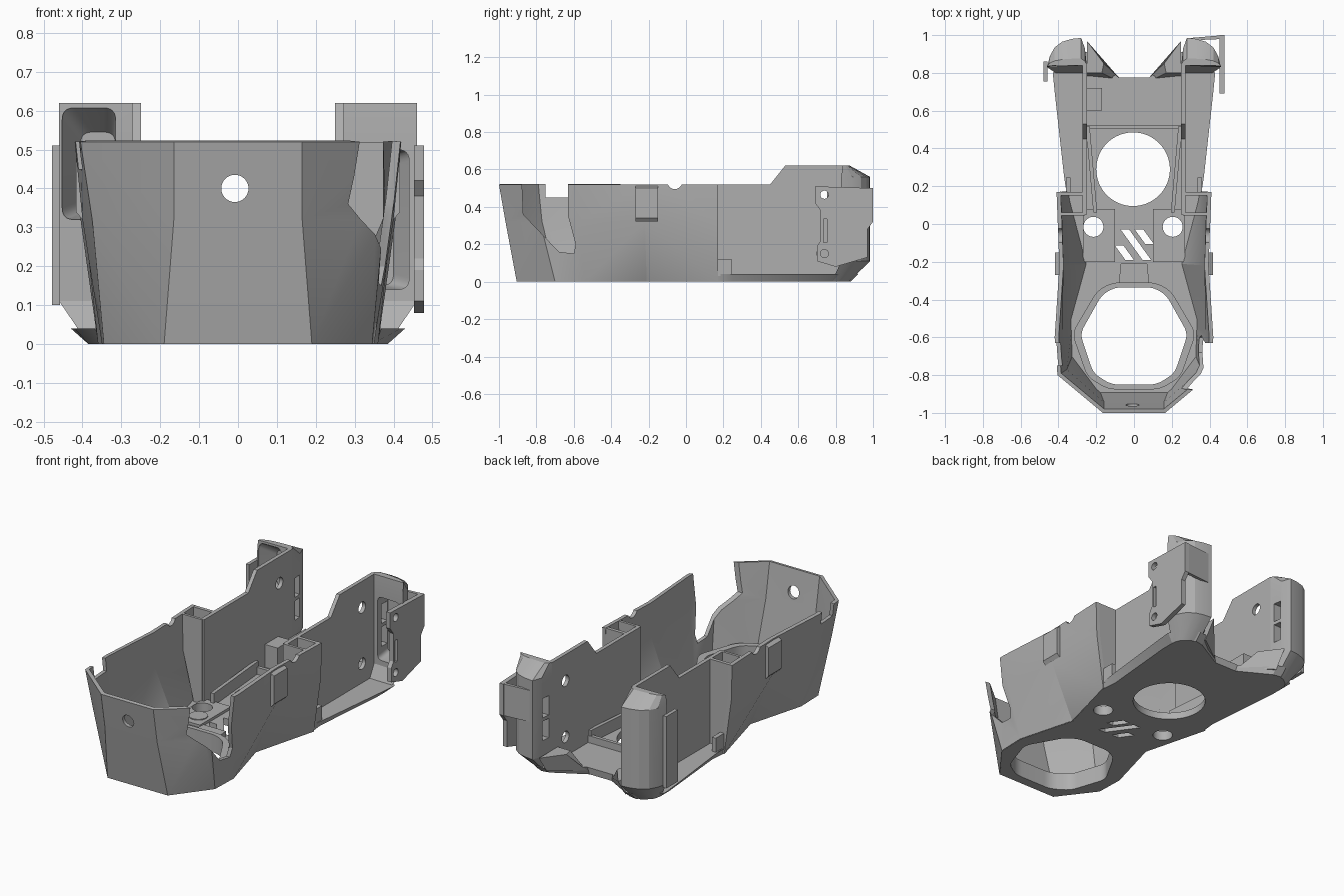
import bpy, bmesh, math
from mathutils import Vector

if "Cube" in bpy.data.objects:
    bpy.data.objects.remove(bpy.data.objects["Cube"])

grey = bpy.data.materials.new("mid_grey")
grey.diffuse_color = (0.43, 0.43, 0.43, 1)
grey.use_nodes = True
grey.node_tree.nodes["Principled BSDF"].inputs["Base Color"].default_value = grey.diffuse_color
cutters = []


def finish(name, bm, recalc=True):
    if recalc:
        bmesh.ops.recalc_face_normals(bm, faces=bm.faces)
    me = bpy.data.meshes.new(name)
    bm.to_mesh(me)
    bm.free()
    me.materials.append(grey)
    ob = bpy.data.objects.new(name, me)
    bpy.context.collection.objects.link(ob)
    return ob


def loft(name, rings, caps=True, closed=True, split=None):
    """Skin a stack of equal-length rings; split(level, i) picks a triangle diagonal."""
    bm = bmesh.new()
    vs = [[bm.verts.new(p) for p in r] for r in rings]
    n = len(rings[0])
    for k, (a, b) in enumerate(zip(vs, vs[1:])):
        for i in range(n if closed else n - 1):
            j = (i + 1) % n
            if split is None:
                bm.faces.new((a[i], a[j], b[j], b[i]))
            elif split(k, i):
                bm.faces.new((a[i], a[j], b[j]))
                bm.faces.new((a[i], b[j], b[i]))
            else:
                bm.faces.new((a[i], a[j], b[i]))
                bm.faces.new((a[j], b[j], b[i]))
    if caps:
        bm.faces.new(vs[0])
        bm.faces.new(vs[-1])
    return finish(name, bm, caps)


def prism(name, pts, axis, lo, hi):
    """Extrude a 2D outline along one axis."""
    put = {"x": lambda p, h: (h, p[0], p[1]),
           "y": lambda p, h: (p[0], h, p[1]),
           "z": lambda p, h: (p[0], p[1], h)}[axis]
    return loft(name, [[put(p, h) for p in pts] for h in (lo, hi)])


def box(name, x, y, z):
    x = sorted(x)
    return prism(name, [(x[0], y[0]), (x[1], y[0]), (x[1], y[1]), (x[0], y[1])], "z", *z)


def circle(cx, cy, r, n=32):
    return [(cx + r * math.cos(2 * math.pi * i / n), cy + r * math.sin(2 * math.pi * i / n))
            for i in range(n)]


def cut(ob, cutter):
    cutter.hide_render = True
    cutters.append(cutter)
    m = ob.modifiers.new("cut", "BOOLEAN")
    m.operation, m.solver, m.object = "DIFFERENCE", "EXACT", cutter


def mirror_outline(half):
    return [(-x, y) for x, y in reversed(half)] + list(half)


def rounded(pts, r, n=6):
    """Round the corners of a convex outline."""
    out = []
    for i, p in enumerate(pts):
        p, a, b = Vector(p), Vector(pts[i - 1]), Vector(pts[(i + 1) % len(pts)])
        s, e = p + (a - p).normalized() * r, p + (b - p).normalized() * r
        for k in range(n + 1):
            t = k / n
            out.append(tuple(s * (1 - t) ** 2 + p * 2 * t * (1 - t) + e * t * t))
    return out


def at(pts, z):
    return [(x, y, z) for x, y in pts]


def rect(x0, x1, z0, z1, y, r):
    return [(x, y, z) for x, z in rounded([(x0, z0), (x1, z0), (x1, z1), (x0, z1)], r)]


# faceted front shell, open at the back
levels = [
    (0.0, [(0.19, -0.905), (0.345, -0.70), (0.35, -0.54), (0.26, -0.21), (0.36, 0.17)]),
    (0.32, [(0.165, -0.965), (0.375, -0.78), (0.40, -0.58), (0.395, -0.22), (0.405, 0.17)]),
    (0.52, [(0.165, -1.0), (0.405, -0.80), (0.42, -0.60), (0.395, -0.22), (0.41, 0.17)]),
]
# diagonals on the lower flanks run to the waist apex
shell = loft("front_shell", [at(mirror_outline(h), z) for z, h in levels], False, False,
             lambda k, i: i in (1, 3, 7, 5) if i > 4 else i in (0, 2))
sol = shell.modifiers.new("wall", "SOLIDIFY")
sol.thickness, sol.offset = 0.022, -1
cut(shell, prism("side_notch_cutter", [(-0.88, 0.6), (-0.87, 0.36), (-0.68, 0.16), (-0.60, 0.15),
                                       (-0.59, 0.20), (-0.63, 0.35), (-0.63, 0.6)], "x", 0.2, 0.6))
cut(shell, box("left_notch_cutter", (-0.6, -0.3), (-0.75, -0.63), (0.45, 0.6)))
cut(shell, prism("rim_scallop_cutter", circle(-0.06, 0.535, 0.04), "x", -0.6, 0.6))
cut(shell, prism("front_hole_cutter", circle(-0.008, 0.40, 0.035), "y", -1.2, -0.8))

# floor plate with bevelled rear edge
low = [(0.19, -0.90), (0.34, -0.70), (0.345, -0.54), (0.255, -0.21), (0.355, 0.15), (0.345, 0.25),
       (0.385, 0.70), (0.385, 0.78), (0.30, 0.88), (0.25, 0.87), (0.07, 0.77)]
high = [(0.19, -0.90), (0.34, -0.70), (0.345, -0.54), (0.265, -0.21), (0.355, 0.15), (0.37, 0.25),
        (0.42, 0.70), (0.43, 0.80), (0.30, 0.92), (0.25, 0.91), (0.08, 0.775)]
floor = loft("floor_plate", [at(mirror_outline(low), 0), at(mirror_outline(high), 0.04)])
fan = [(0.12, -0.85), (0.215, -0.79), (0.285, -0.58), (0.17, -0.375), (0.10, -0.335)]
fan = rounded(mirror_outline(fan), 0.04)
grow = [(x * 1.15, -0.595 + (y + 0.595) * 1.10) for x, y in fan]
cut(floor, prism("fan_cutter", fan, "z", -0.1, 0.3))
cut(floor, prism("round_opening_cutter", circle(-0.005, 0.29, 0.195, 64), "z", -0.1, 0.3))
for x, top, bottom in ((-0.10, -0.115, -0.19), (-0.07, -0.03, -0.19), (0.005, -0.03, -0.105)):
    run = (top - bottom) * 0.72
    cut(floor, prism("vent_cutter", [(x, top), (x + 0.045, top), (x + 0.045 + run, bottom),
                                     (x + run, bottom)], "z", -0.1, 0.3))

# raised collar round the large front opening
collar = prism("fan_collar", grow, "z", 0.005, 0.10)
cut(collar, prism("collar_cutter", fan, "z", -0.1, 0.3))
prism("collar_tab", [(-0.08, -0.31), (0.08, -0.31), (0.07, -0.21), (-0.07, -0.21)], "z", 0.03, 0.07)

for s, side in ((1, "right"), (-1, "left")):
    # rear side wall with stepped top
    wall = prism(side + "_rear_wall", [(0.05, 0.02), (0.85, 0.02), (0.85, 0.62), (0.53, 0.62),
                                       (0.45, 0.52), (0.05, 0.52)], "x", *sorted((s * 0.25, s * 0.272)))
    cut(wall, prism("screw_cutter", circle(0.73, 0.47, 0.032, 24), "x", -0.5, 0.5))
    if s > 0:
        cut(wall, prism("screw_cutter", circle(0.73, 0.15, 0.032, 24), "x", 0, 0.5))

    # cross ribs closing the pocket behind the shell
    prism(side + "_pocket_back", [(s * 0.26, 0.03), (s * 0.362, 0.03), (s * 0.40, 0.32),
                                  (s * 0.405, 0.52), (s * 0.26, 0.52)], "y", 0.15, 0.17)
    prism(side + "_pocket_front", [(s * 0.26, 0.03), (s * 0.31, 0.03), (s * 0.38, 0.32),
                                   (s * 0.385, 0.52), (s * 0.26, 0.52)], "y", 0.045, 0.06)
    box(side + "_wall_foot", (s * 0.335, s * 0.36), (0.16, 0.245), (0.03, 0.12))

    # small outer boss on the shell side
    prism(side + "_boss", [(s * 0.38, 0.34), (s * 0.40, 0.32), (s * 0.417, 0.34),
                           (s * 0.417, 0.50), (s * 0.38, 0.52)], "y", -0.27, -0.15)

    # rear tower with curved back, chamfered top and tapered foot
    arc = [(0.46, 0.83), (0.445, 0.89), (0.42, 0.935), (0.38, 0.965), (0.33, 0.98), (0.28, 0.985),
           (0.26, 0.93), (0.25, 0.84)]
    foot = [(0.385, 0.78), (0.38, 0.81), (0.37, 0.83), (0.35, 0.85), (0.32, 0.87), (0.28, 0.87),
            (0.26, 0.86), (0.25, 0.78)]
    cap = [(x, 0.84 + (y - 0.84) * 0.25) for x, y in arc]
    rings = [at([(s * x, y) for x, y in r], z)
             for r, z in ((foot, 0.0), (arc, 0.11), (arc, 0.56), (cap, 0.62))]
    tower = loft(side + "_rear_tower", rings)
    # hollow facing forward
    if s < 0:
        hollow = [rect(-0.452, -0.315, 0.32, 0.607, 0.70, 0.03), rect(-0.452, -0.315, 0.32, 0.607, 0.84, 0.03),
                  rect(-0.405, -0.315, 0.34, 0.545, 0.93, 0.03)]
    else:
        hollow = [rect(0.295, 0.44, 0.14, 0.50, 0.70, 0.03), rect(0.295, 0.44, 0.14, 0.50, 0.86, 0.03),
                  rect(0.295, 0.40, 0.15, 0.49, 0.93, 0.03)]
    cut(tower, loft("tower_hollow_cutter", hollow))
    for z in (0.20, 0.33):
        cut(tower, box("window_cutter", (s * 0.2, s * 0.32), (0.875, 0.925), (z, z + 0.11)))

    # low sloping wedge between floor and tower
    loft(side + "_rear_wedge", [at([(s * x, y) for x, y in r], z) for r, z in (
        ([(0.25, 0.78), (0.10, 0.765), (0.08, 0.775), (0.25, 0.90)], 0.02),
        ([(0.25, 0.80), (0.17, 0.80), (0.16, 0.85), (0.25, 0.97)], 0.12))])

    # inner rail beside the round opening
    prism(side + "_inner_rail", [(s * 0.195, 0.06), (s * 0.215, 0.06), (s * 0.255, 0.52),
                                 (s * 0.235, 0.52)], "z", 0.03, 0.11)

    # mounting pad and its through hole
    pad = box(side + "_mount_pad", (s * 0.10, s * 0.27), (-0.20, 0.08), (0.02, 0.055))
    for ob in (pad, floor):
        cut(ob, prism("pad_hole_cutter", circle(s * 0.21 - 0.005, -0.015, 0.053), "z", -0.1, 0.3))
    prism(side + "_pad_button", circle(s * 0.17, -0.115, 0.05, 24), "z", 0.05, 0.06)

# rear cross rib and clip
box("cross_rib", (-0.25, 0.25), (0.505, 0.525), (0.03, 0.08))
box("cable_clip", (-0.25, -0.17), (0.60, 0.72), (0.03, 0.17))

# bracket plate on the right tower, with its back panel
bracket = prism("side_bracket", [(0.70, 0.11), (0.80, 0.08), (0.97, 0.13), (0.97, 0.28), (1.0, 0.32),
                                 (1.0, 0.50), (0.69, 0.51),
                                 (0.69, 0.42), (0.72, 0.38), (0.72, 0.22), (0.70, 0.19)], "x", 0.452, 0.478)
for z in (0.15, 0.465):
    cut(bracket, prism("bracket_hole_cutter", circle(0.74, z, 0.022, 20), "x", 0.3, 0.6))
cut(bracket, box("bracket_slot_cutter", (0.3, 0.6), (0.735, 0.755), (0.21, 0.335)))
prism("bracket_back", [(0.30, 0.972), (0.478, 0.98), (0.478, 1.0), (0.30, 0.985)], "z", 0.32, 0.50)
# flange on the left tower
box("left_flange", (-0.478, -0.458), (0.755, 0.86), (0.10, 0.51))

# apply the cuts and shade
bpy.context.view_layer.update()
parts = [o for o in bpy.data.objects if o not in cutters]
for o in parts:
    o.select_set(True)
bpy.context.view_layer.objects.active = parts[0]
bpy.ops.object.convert(target="MESH")
bpy.ops.object.shade_smooth_by_angle(angle=math.radians(20))
for c in cutters:
    bpy.data.objects.remove(c)
